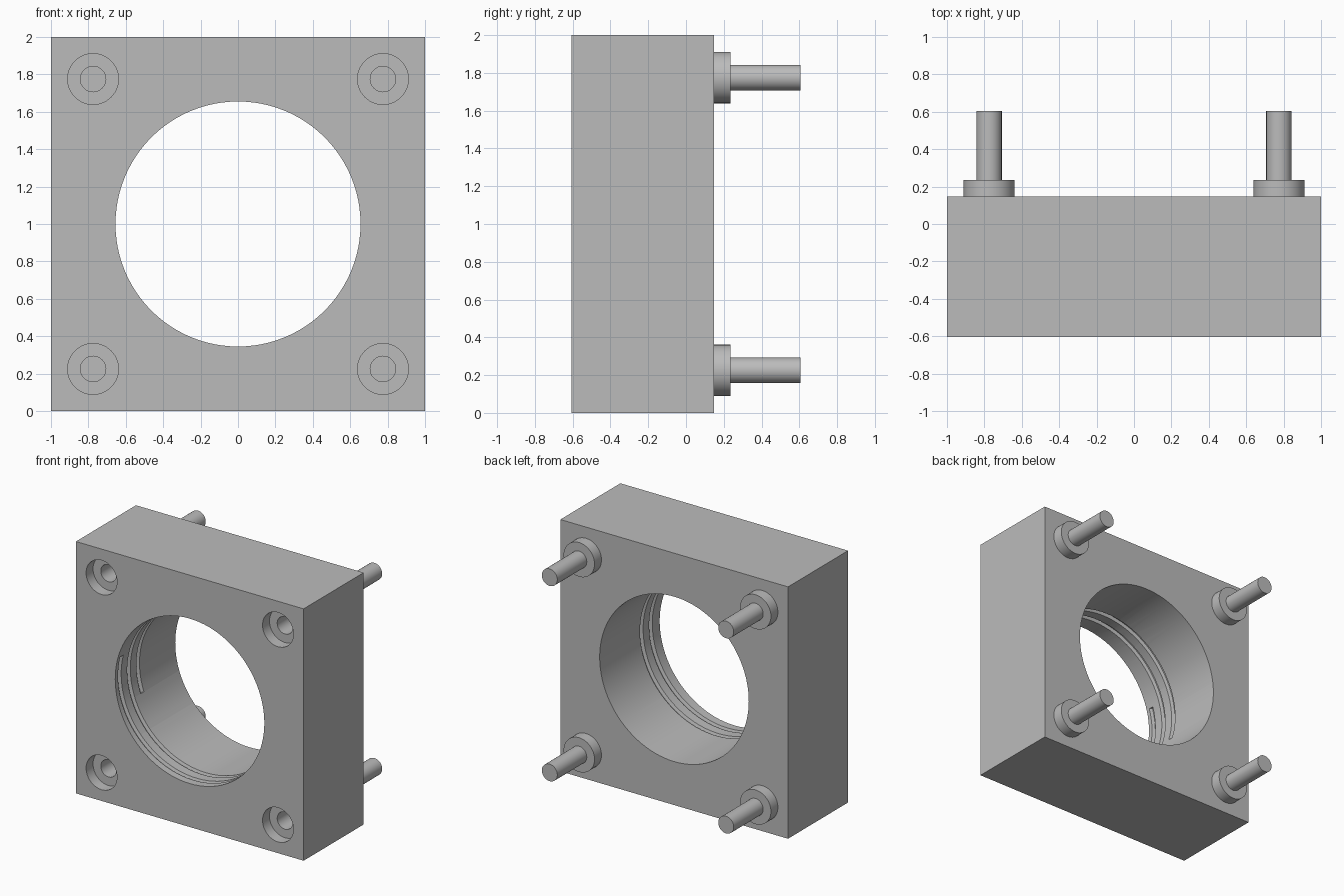
import bpy, bmesh
from math import pi, cos, sin, radians

FRONT, BACK, TIP = -0.605, 0.148, 0.605
BORE_R, PIN_OFFSET = 0.655, 0.775
BOSS_R, PIN_R, BOSS_LEN = 0.136, 0.068, 0.087

cube = bpy.data.objects.get("Cube")
if cube:
    bpy.data.objects.remove(cube, do_unlink=True)

grey = bpy.data.materials.new("plain grey")
grey.use_nodes = True
grey.diffuse_color = (0.5, 0.5, 0.5, 1)
grey.node_tree.nodes["Principled BSDF"].inputs["Base Color"].default_value = (0.5, 0.5, 0.5, 1)


def make_object(name, bm):
    bmesh.ops.recalc_face_normals(bm, faces=bm.faces)
    mesh = bpy.data.meshes.new(name)
    bm.to_mesh(mesh)
    bm.free()
    mesh.materials.append(grey)
    obj = bpy.data.objects.new(name, mesh)
    bpy.context.collection.objects.link(obj)
    return obj


def select(obj):
    bpy.ops.object.select_all(action='DESELECT')
    obj.select_set(True)
    bpy.context.view_layer.objects.active = obj


def lathe(name, profile, x, z, sides):
    """Solid turned about a y axis; profile is a list of (radius, y)."""
    bm = bmesh.new()
    rings = [[bm.verts.new((x + r * cos(2 * pi * i / sides), y, z + r * sin(2 * pi * i / sides)))
              for i in range(sides)] for r, y in profile]
    for a, b in zip(rings, rings[1:]):
        for i in range(sides):
            j = (i + 1) % sides
            bm.faces.new((a[i], a[j], b[j], b[i]))
    bm.faces.new(rings[0])
    bm.faces.new(rings[-1])
    return make_object(name, bm)


def helix_cutter(name, start, turns, pitch, depth, half_width, steps=96):
    """V-shaped thread swept along a helix inside the bore."""
    bm = bmesh.new()
    section = [(BORE_R - 0.02, -half_width), (BORE_R + depth, -half_width * 0.4),
               (BORE_R + depth, half_width * 0.4), (BORE_R - 0.02, half_width)]
    rings = []
    for i in range(int(turns * steps) + 1):
        t = i / steps
        a = radians(201) + 2 * pi * (t - turns)
        rings.append([bm.verts.new((r * cos(a), FRONT + start + pitch * t + w, 1 + r * sin(a)))
                      for r, w in section])
    for a, b in zip(rings, rings[1:]):
        for i in range(4):
            j = (i + 1) % 4
            bm.faces.new((a[i], a[j], b[j], b[i]))
    bm.faces.new(rings[0])
    bm.faces.new(rings[-1])
    return make_object(name, bm)


def cut(target, cutter):
    mod = target.modifiers.new("cut", 'BOOLEAN')
    mod.operation = 'DIFFERENCE'
    mod.solver = 'EXACT'
    mod.object = cutter
    select(target)
    bpy.ops.object.modifier_apply(modifier=mod.name)
    bpy.data.objects.remove(cutter, do_unlink=True)


# Square block
bm = bmesh.new()
bmesh.ops.create_cube(bm, size=1)
for v in bm.verts:
    v.co = (v.co.x * 2, FRONT if v.co.y < 0 else BACK, v.co.z * 2 + 1)
block = make_object("block", bm)

# Round bore with an internal thread near the front
cut(block, lathe("bore_cutter", [(BORE_R, FRONT - 0.1), (BORE_R, BACK + 0.1)], 0, 1, 96))
cut(block, helix_cutter("thread_cutter", 0.05, 2.1, 0.115, 0.025, 0.027))

# Stepped sockets in the front and matching stepped pins on the back
for side, sx in (("right", -1), ("left", 1)):
    for level, sz in (("lower", -1), ("upper", 1)):
        x, z = sx * PIN_OFFSET, 1 + sz * PIN_OFFSET
        step = FRONT + BOSS_LEN
        cut(block, lathe("socket_cutter", [(BOSS_R, FRONT - 0.05), (BOSS_R, step),
                                           (PIN_R, step), (PIN_R, FRONT + TIP - BACK)], x, z, 48))
        step = BACK + BOSS_LEN
        pin = lathe(f"{level}_{side}_pin", [(BOSS_R, BACK), (BOSS_R, step),
                                            (PIN_R, step), (PIN_R, TIP)], x, z, 48)
        select(pin)
        bpy.ops.object.shade_smooth_by_angle(angle=radians(30))

select(block)
bpy.ops.object.shade_smooth_by_angle(angle=radians(25))
